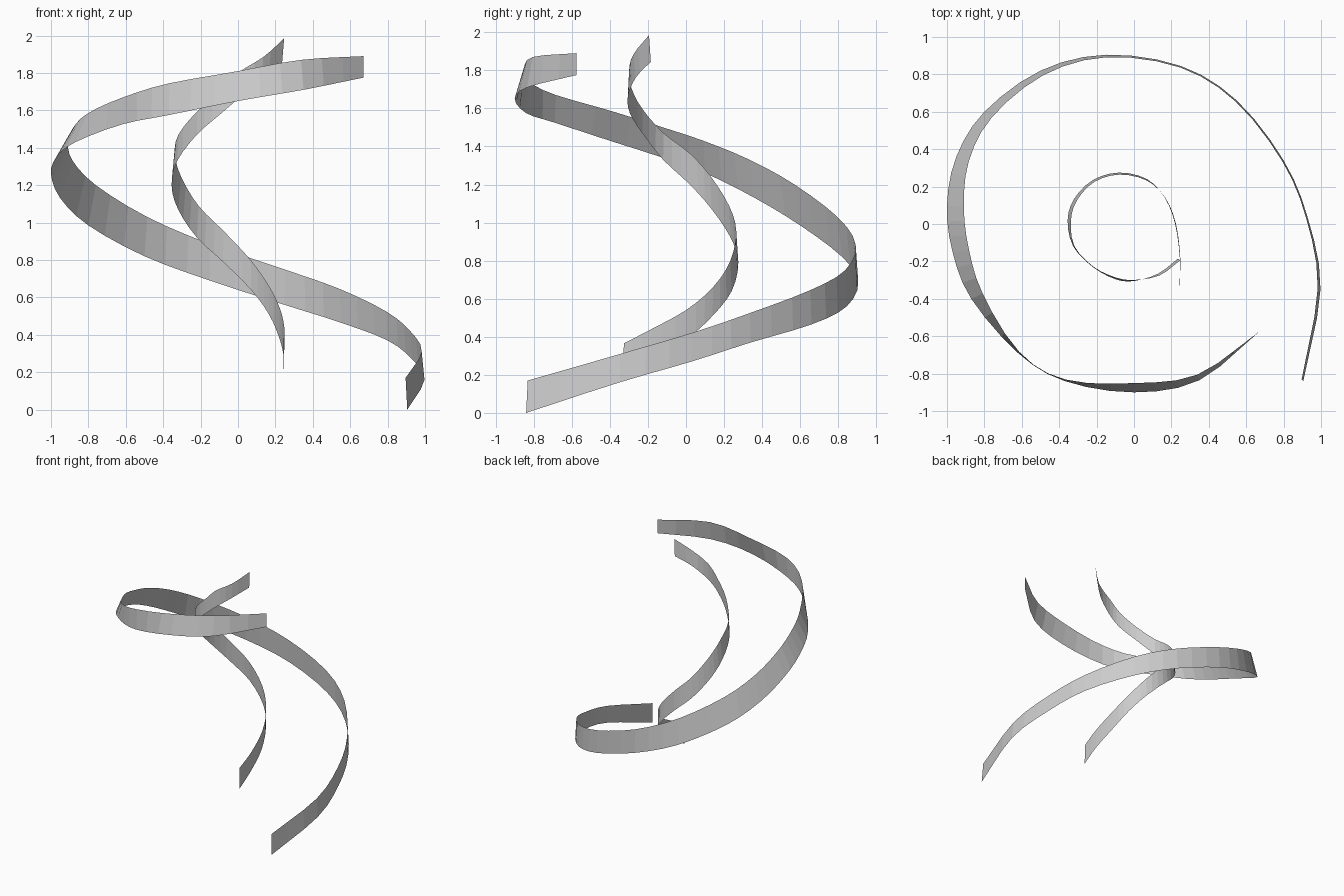
import bpy
import bmesh
from mathutils import Vector

default_cube = bpy.data.objects.get("Cube")
if default_cube:
    bpy.data.objects.remove(default_cube, do_unlink=True)

STEPS = 3  # segments between neighbouring path stations


def make_material(name, colour):
    material = bpy.data.materials.new(name)
    material.use_nodes = True
    material.diffuse_color = colour
    shader = material.node_tree.nodes["Principled BSDF"]
    shader.inputs["Base Color"].default_value = colour
    return material


def smooth_path(stations):
    """Catmull-Rom interpolation through all the values of each station."""
    points = [Vector(station) for station in stations]
    first = points[0] * 2 - points[1]
    last = points[-1] * 2 - points[-2]
    padded = [first] + points + [last]
    result = []
    for before, start, end, after in zip(padded, padded[1:], padded[2:], padded[3:]):
        for step in range(STEPS):
            t = step / STEPS
            slope_in = (end - before) / 2
            slope_out = (after - start) / 2
            bend = (end - start) * 3 - slope_in * 2 - slope_out
            twist = (start - end) * 2 + slope_in + slope_out
            result.append(start + slope_in * t + bend * t * t + twist * t * t * t)
    result.append(points[-1])
    return result


def make_ribbon(name, stations, material):
    """Sheet strip: station = lower edge x, y, z, strip height, inward lean."""
    bm = bmesh.new()
    previous = None
    for x, y, z, height, lean in smooth_path(stations):
        lower = bm.verts.new((x, y, z))
        upper = bm.verts.new((x * (1 - lean), y * (1 - lean), z + height))
        if previous:
            bm.faces.new((previous[0], lower, upper, previous[1]))
        previous = (lower, upper)
    mesh = bpy.data.meshes.new(name)
    bm.to_mesh(mesh)
    bm.free()
    mesh.materials.append(material)
    ribbon = bpy.data.objects.new(name, mesh)
    bpy.context.collection.objects.link(ribbon)
    return ribbon


grey = make_material("light grey", (0.6, 0.6, 0.6, 1))

# Wide outer spiral ribbon
make_ribbon("outer_ribbon", [
    (.905, -.84, 0, .17, .01),
    (.997, -.35, .16, .15, .015),
    (.93, .03, .27, .15, .01),
    (.8, .34, .37, .155, .01),
    (.55, .66, .465, .18, .01),
    (.25, .845, .56, .19, .01),
    (-.15, .905, .69, .195, .015),
    (-.5, .82, .82, .21, .03),
    (-.8, .6, .985, .215, .05),
    (-.95, .36, 1.13, .2, .07),
    (-1, .1, 1.26, .17, .09),
    (-.97, -.15, 1.35, .155, .09),
    (-.87, -.4, 1.43, .15, .07),
    (-.62, -.69, 1.525, .145, .01),
    (-.37, -.84, 1.575, .17, .01),
    (0, -.9, 1.65, .16, .055),
    (.35, -.835, 1.71, .16, .035),
    (.67, -.575, 1.775, .115, 0),
], grey)

# Narrow inner spiral ribbon
make_ribbon("inner_ribbon", [
    (.245, -.33, .19, .175, .01),
    (.245, -.18, .28, .16, -.01),
    (.22, 0, .385, .155, -.02),
    (.165, .14, .51, .15, -.01),
    (.07, .24, .64, .16, .03),
    (-.08, .275, .79, .165, .04),
    (-.22, .235, .92, .17, .04),
    (-.32, .135, 1.07, .175, .05),
    (-.355, .02, 1.2, .165, .05),
    (-.325, -.12, 1.33, .14, .02),
    (-.22, -.23, 1.47, .125, .01),
    (-.1, -.295, 1.575, .13, .03),
    (0, -.305, 1.66, .14, .02),
    (.13, -.265, 1.76, .125, -.04),
    (.235, -.185, 1.845, .14, -.05),
], grey)
